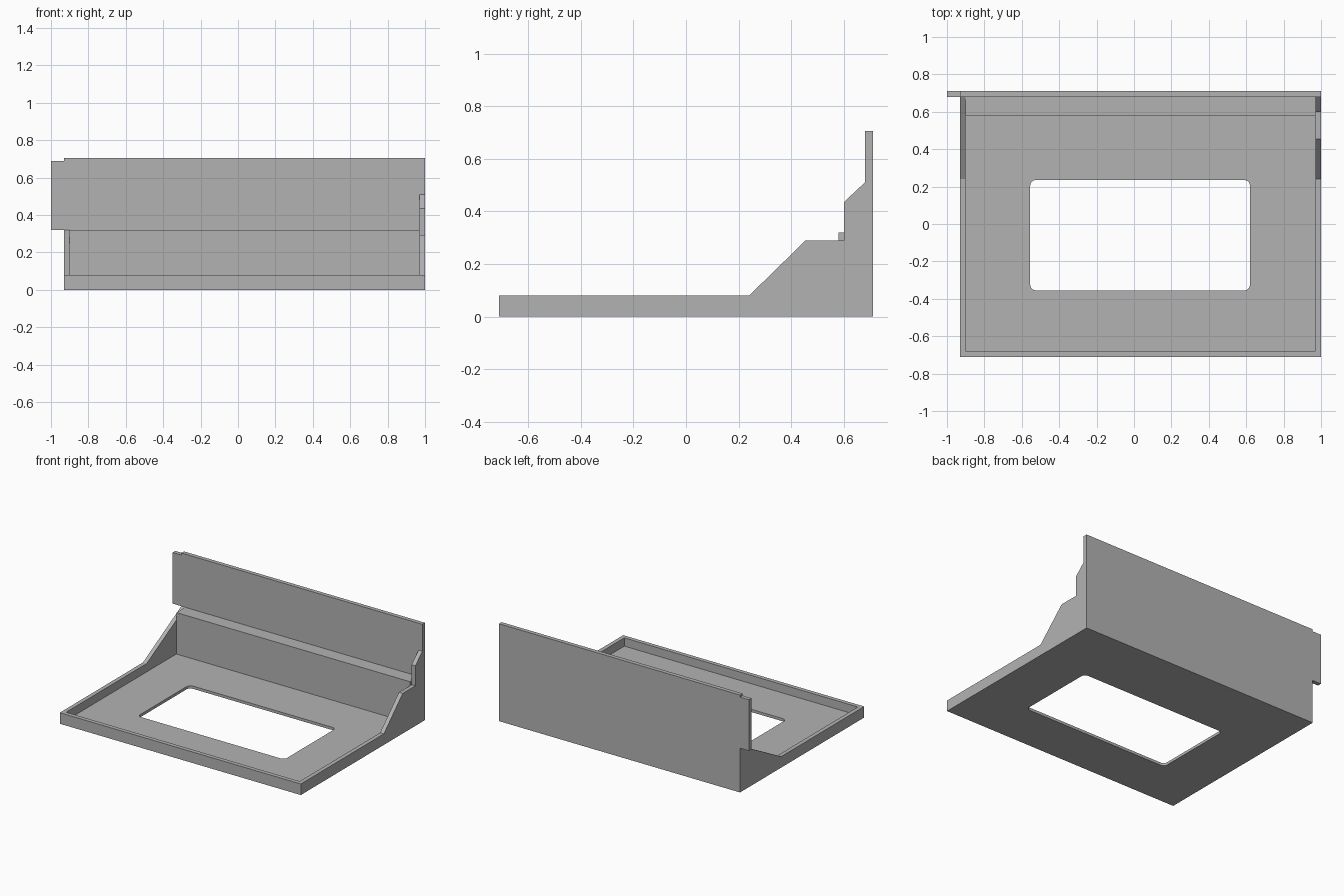
import bpy, bmesh, math
from mathutils import Vector

old = bpy.data.objects.get("Cube")
if old:
    bpy.data.objects.remove(old, do_unlink=True)

grey = bpy.data.materials.new("plain_grey")
grey.use_nodes = True
grey.diffuse_color = (0.45, 0.45, 0.45, 1)
grey.node_tree.nodes["Principled BSDF"].inputs["Base Color"].default_value = (0.45, 0.45, 0.45, 1)

LEFT, RIGHT, FRONT, BACK = -0.93, 1.0, -0.71, 0.71
WALL, FLOOR, RIM = 0.03, 0.02, 0.08
AXES = {"x": lambda a, b, d: (d, a, b),
        "y": lambda a, b, d: (a, d, b),
        "z": lambda a, b, d: (a, b, d)}


def prism(name, axis, start, end, outlines):
    """Extrude an outline, with optional holes, along one axis."""
    bm = bmesh.new()
    place = AXES[axis]
    edges = []
    for outline in outlines:
        vs = [bm.verts.new(place(a, b, start)) for a, b in outline]
        edges += [bm.edges.new((v, vs[i - 1])) for i, v in enumerate(vs)]
    if len(outlines) == 1:
        bm.faces.new(vs)
    else:
        bmesh.ops.triangle_fill(bm, use_beauty=True, use_dissolve=False, edges=edges)
    ext = bmesh.ops.extrude_face_region(bm, geom=bm.faces[:], use_keep_orig=True)
    moved = [g for g in ext["geom"] if isinstance(g, bmesh.types.BMVert)]
    bmesh.ops.translate(bm, verts=moved, vec=Vector(place(0, 0, end - start)))
    bmesh.ops.recalc_face_normals(bm, faces=bm.faces[:])
    mesh = bpy.data.meshes.new(name)
    bm.to_mesh(mesh)
    bm.free()
    mesh.materials.append(grey)
    obj = bpy.data.objects.new(name, mesh)
    bpy.context.collection.objects.link(obj)
    return obj


def rect(a0, a1, b0, b1):
    return [(a0, b0), (a1, b0), (a1, b1), (a0, b1)]


def rounded(a0, a1, b0, b1, r, steps=5):
    pts = []
    corners = [(a1 - r, b1 - r), (a0 + r, b1 - r), (a0 + r, b0 + r), (a1 - r, b0 + r)]
    for q, (ca, cb) in enumerate(corners):
        for i in range(steps + 1):
            t = (q + i / steps) * math.pi / 2
            pts.append((ca + r * math.cos(t), cb + r * math.sin(t)))
    return pts


# Floor with a rounded window
prism("floor", "z", 0, FLOOR,
      [rect(LEFT, RIGHT, FRONT, BACK), rounded(-0.555, 0.62, -0.355, 0.235, 0.03)])

# Low front rim between the side walls
prism("front_rim", "y", FRONT, FRONT + WALL,
      [rect(LEFT + WALL, RIGHT - WALL, FLOOR, RIM)])

# Stepped side wall
inner_back = BACK - WALL
prism("left_wall", "x", RIGHT - WALL, RIGHT,
      [[(FRONT, FLOOR), (inner_back, FLOOR), (inner_back, 0.51), (0.6, 0.435),
        (0.6, 0.29), (0.455, 0.29), (0.24, RIM), (FRONT, RIM)]])

# Sloped side wall
prism("right_wall", "x", LEFT, LEFT + WALL,
      [[(FRONT, FLOOR), (inner_back, FLOOR), (inner_back, 0.32),
        (0.24, RIM), (FRONT, RIM)]])

# Tall back panel with a tab past the sloped wall
prism("back_panel", "y", inner_back, BACK,
      [[(LEFT, FLOOR), (RIGHT, FLOOR), (RIGHT, 0.705), (LEFT, 0.705),
        (LEFT, 0.69), (-1, 0.69), (-1, 0.32), (LEFT, 0.32)]])

# Ledge in front of the back panel
prism("back_ledge", "y", 0.58, inner_back,
      [rect(LEFT + WALL, RIGHT - WALL, FLOOR, 0.32)])
